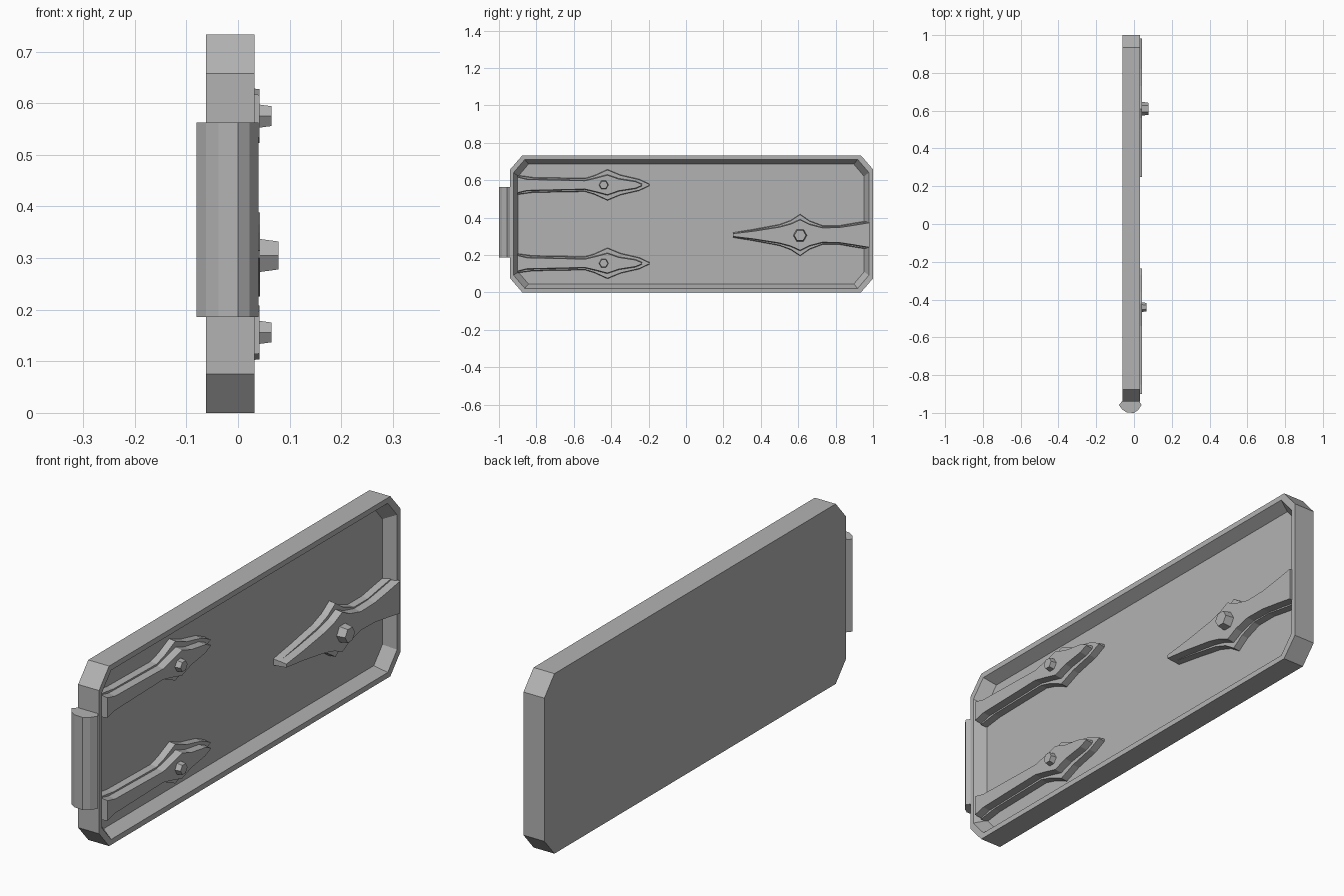
import bpy
import bmesh
from math import cos, sin, tau

cube = bpy.data.objects.get("Cube")
if cube:
    bpy.data.objects.remove(cube, do_unlink=True)

# One plain grey metal for every part
GREY = (0.45, 0.45, 0.45, 1.0)
metal = bpy.data.materials.new("grey metal")
metal.use_nodes = True
metal.diffuse_color = GREY
metal.node_tree.nodes["Principled BSDF"].inputs["Base Color"].default_value = GREY


def loft(name, rings):
    """Join matching rings of points with quads and cap both ends."""
    bm = bmesh.new()
    loops = [[bm.verts.new(p) for p in ring] for ring in rings]
    n = len(loops[0])
    for a, b in zip(loops, loops[1:]):
        for i in range(n):
            j = (i + 1) % n
            bm.faces.new((a[i], a[j], b[j], b[i]))
    bm.faces.new(loops[0][::-1])
    bm.faces.new(loops[-1])
    bmesh.ops.recalc_face_normals(bm, faces=bm.faces)
    mesh = bpy.data.meshes.new(name)
    bm.to_mesh(mesh)
    bm.free()
    mesh.materials.append(metal)
    obj = bpy.data.objects.new(name, mesh)
    bpy.context.collection.objects.link(obj)
    return obj


def octagon(x, y0, y1, z0, z1, cy, cz):
    """Rectangle with cut corners, in the plane at x."""
    return [(x, y0 + cy, z0), (x, y1 - cy, z0), (x, y1, z0 + cz), (x, y1, z1 - cz),
            (x, y1 - cy, z1), (x, y0 + cy, z1), (x, y0, z1 - cz), (x, y0, z0 + cz)]


def strap_plate(name, half, zc, x0, x1, slope=0.004):
    """Symmetric outline of (y, half height) extruded along x, sides leaning in."""
    def ring(x, shrink):
        low = [(x, y, zc - max(h - shrink, 0.002)) for y, h in half]
        high = [(x, y, zc + max(h - shrink, 0.002)) for y, h in reversed(half)]
        return low + high
    return loft(name, [ring(x0, 0), ring(x1, slope)])


def bolt(name, y, z, r, x0, x1):
    def ring(x, rad):
        return [(x, y + rad * cos(tau * i / 6), z + rad * sin(tau * i / 6)) for i in range(6)]
    return loft(name, [ring(x0, r * 1.12), ring(x1, r * 0.92)])


# Door slab: flat back, raised rim and sloped walls down to the recessed floor
FLOOR = -0.016
loft("door_panel", [
    octagon(-0.062, -0.94, 1.0, 0.0, 0.733, 0.065, 0.075),
    octagon(0.032, -0.94, 1.0, 0.0, 0.733, 0.065, 0.075),
    octagon(0.032, -0.922, 0.978, 0.022, 0.711, 0.06, 0.07),
    octagon(FLOOR, -0.897, 0.952, 0.045, 0.686, 0.055, 0.065),
])

# Hinge barrel on the front end
barrel = [(-0.06, -0.935), (-0.08, -0.958), (-0.062, -0.982), (-0.038, -0.998),
          (0.0, -1.0), (0.022, -0.985), (0.04, -0.958), (0.025, -0.935)]
loft("hinge_barrel", [[(x, y, z) for x, y in barrel] for z in (0.186, 0.563)])

# Two narrow straps near the hinge: wide base, raised upper plate, bolt
small_base = [(-0.9, 0.053), (-0.82, 0.042), (-0.54, 0.037), (-0.49, 0.052),
              (-0.42, 0.084), (-0.35, 0.055), (-0.25, 0.032), (-0.195, 0.006)]
small_top = [(-0.9, 0.045), (-0.85, 0.033), (-0.54, 0.026), (-0.48, 0.04),
             (-0.42, 0.056), (-0.36, 0.035), (-0.27, 0.021), (-0.235, 0.006)]
for side, z in (("lower", 0.156), ("upper", 0.575)):
    strap_plate(side + "_strap_base", small_base, z, FLOOR - 0.01, 0.012)
    strap_plate(side + "_strap_top", small_top, z, 0.01, 0.042)
    bolt(side + "_strap_bolt", -0.44, z, 0.024, 0.035, 0.065)

# Large strap at the far end, reaching over the rim
big_base = [(0.25, 0.014), (0.36, 0.032), (0.5, 0.058), (0.56, 0.08), (0.61, 0.113),
            (0.66, 0.078), (0.73, 0.052), (0.82, 0.052), (0.9, 0.066), (0.978, 0.078)]
big_top = [(0.25, 0.011), (0.36, 0.024), (0.5, 0.046), (0.56, 0.062), (0.61, 0.085),
           (0.66, 0.06), (0.73, 0.042), (0.82, 0.044), (0.9, 0.056), (0.982, 0.07)]
strap_plate("end_strap_base", big_base, 0.307, FLOOR - 0.01, 0.012)
strap_plate("end_strap_top", big_top, 0.307, 0.01, 0.043)
bolt("end_strap_bolt", 0.61, 0.305, 0.034, 0.035, 0.078)
